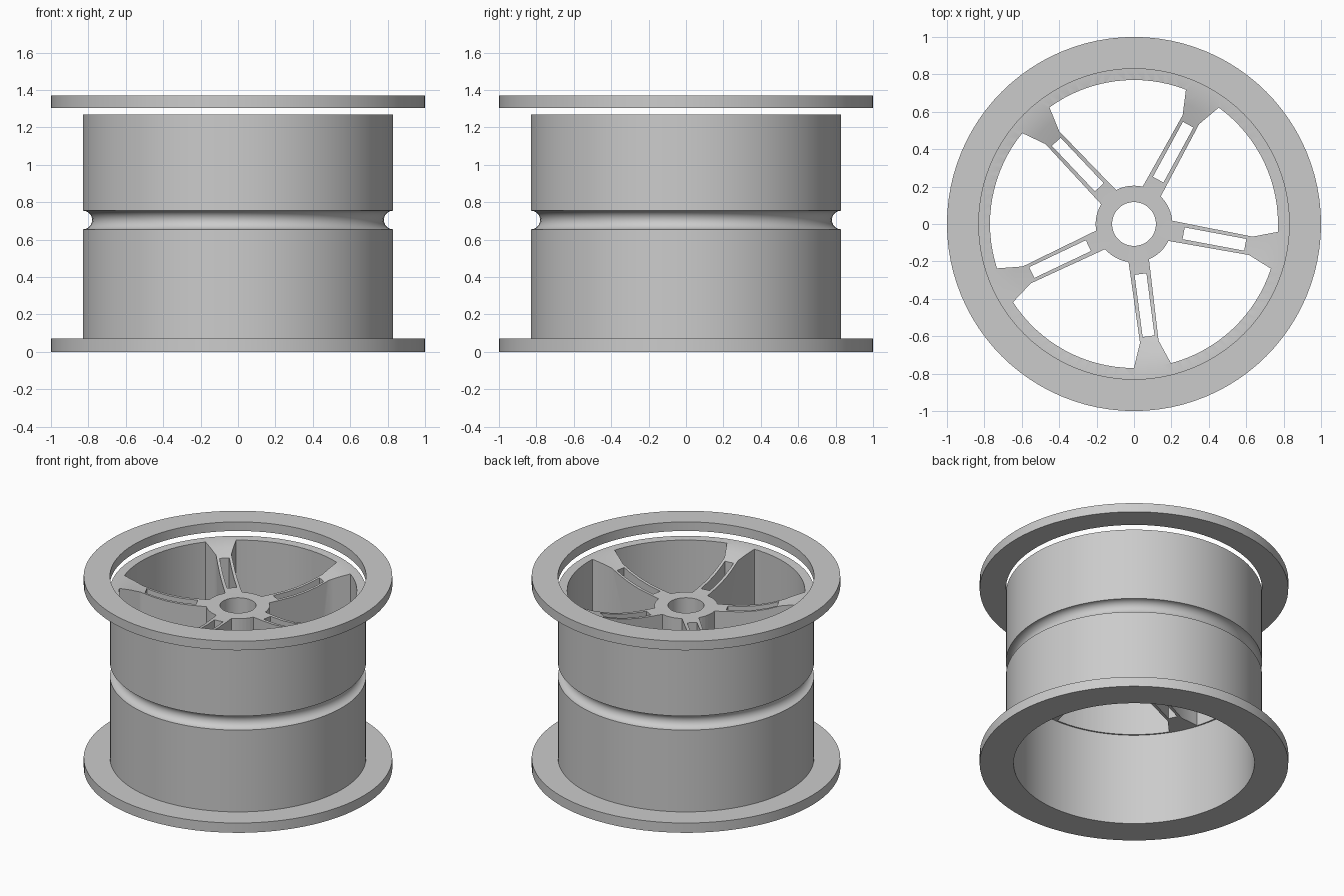
import bpy, bmesh, math
from mathutils import Vector

if "Cube" in bpy.data.objects:
    bpy.data.objects.remove(bpy.data.objects["Cube"], do_unlink=True)

SEGMENTS = 96
SPOKES = 5
FIRST_ANGLE = math.radians(-10.6)
STEP = math.tau / SPOKES
HUB_R, POCKET_R = 0.205, 0.77

grey = bpy.data.materials.new("metal grey")
grey.use_nodes = True
colour = (0.6, 0.6, 0.6, 1)
grey.diffuse_color = colour
grey.node_tree.nodes["Principled BSDF"].inputs["Base Color"].default_value = colour


def make_object(name, bm):
    bmesh.ops.recalc_face_normals(bm, faces=bm.faces)
    mesh = bpy.data.meshes.new(name)
    bm.to_mesh(mesh)
    bm.free()
    obj = bpy.data.objects.new(name, mesh)
    mesh.materials.append(grey)
    bpy.context.collection.objects.link(obj)
    return obj


def lathe(name, profile):
    """Turn a closed (radius, height) outline around the z axis."""
    bm = bmesh.new()
    rings = []
    for i in range(SEGMENTS):
        a = math.tau * i / SEGMENTS
        rings.append([bm.verts.new((r * math.cos(a), r * math.sin(a), z)) for r, z in profile])
    n = len(profile)
    for i in range(SEGMENTS):
        here, there = rings[i], rings[(i + 1) % SEGMENTS]
        for j in range(n):
            k = (j + 1) % n
            bm.faces.new((here[j], there[j], there[k], here[k]))
    return make_object(name, bm)


def add_prism(bm, outline, z0=0.5, z1=1.5):
    face = bm.faces.new([bm.verts.new((p.x, p.y, z0)) for p in outline])
    result = bmesh.ops.extrude_face_region(bm, geom=[face])
    top = [v for v in result["geom"] if isinstance(v, bmesh.types.BMVert)]
    bmesh.ops.translate(bm, verts=top, vec=(0, 0, z1 - z0))


def polar(angle, r, t=0.0):
    """Point at distance r along a direction, shifted sideways by t."""
    return Vector((r * math.cos(angle) - t * math.sin(angle),
                   r * math.sin(angle) + t * math.cos(angle)))


def arc(radius, a0, a1, count):
    return [polar(a0 + (a1 - a0) * i / count, radius) for i in range(1, count)]


def shade(obj):
    bpy.ops.object.select_all(action="DESELECT")
    obj.select_set(True)
    bpy.context.view_layer.objects.active = obj
    bpy.ops.object.shade_smooth_by_angle(angle=math.radians(30))


# Barrel, lower flange, groove, dished centre and hub as one turned body
groove = [(0.83 - 0.05 * math.sin(math.pi * i / 12),
           0.705 - 0.05 * math.cos(math.pi * i / 12)) for i in range(13)]
dish = [(0.77, 1.268), (0.70, 1.25), (0.62, 1.224), (0.55, 1.2), (0.47, 1.18),
        (0.38, 1.167), (0.29, 1.162), (HUB_R, 1.16)]
body = lathe("wheel_barrel", [(0.78, 0), (1, 0), (1, 0.07), (0.83, 0.07)] + groove
             + [(0.83, 1.27)] + dish + [(0.117, 1.16), (0.117, 0.66), (0.78, 0.66)])

# Pockets between the spokes, and the slot through each spoke
bm = bmesh.new()
side = [(math.sqrt(HUB_R**2 - 0.055**2), 0.055), (0.635, 0.05),
        (math.sqrt(POCKET_R**2 - 0.1**2), 0.1)]
rim_turn = math.asin(0.1 / POCKET_R)
hub_turn = math.asin(0.055 / HUB_R)
for i in range(SPOKES):
    a = FIRST_ANGLE + i * STEP
    b = a + STEP
    outline = [polar(a, r, t) for r, t in side]
    outline += arc(POCKET_R, a + rim_turn, b - rim_turn, 16)
    outline += [polar(b, r, -t) for r, t in reversed(side)]
    outline += arc(HUB_R, b - hub_turn, a + hub_turn, 6)
    add_prism(bm, outline)
    add_prism(bm, [polar(a, r, t) for r, t in
                   ((0.27, -0.032), (0.605, -0.032), (0.605, 0.032), (0.27, 0.032))])
cutter = make_object("pocket_cutter", bm)
cutter.hide_render = True

cut = body.modifiers.new("pockets", "BOOLEAN")
cut.operation = "DIFFERENCE"
cut.solver = "EXACT"
cut.object = cutter
bpy.context.view_layer.objects.active = body
bpy.ops.object.modifier_apply(modifier=cut.name)
bpy.data.objects.remove(cutter, do_unlink=True)
shade(body)

# Separate upper retaining ring
ring = lathe("upper_ring", [(0.83, 1.305), (1, 1.305), (1, 1.37), (0.83, 1.37)])
shade(ring)
